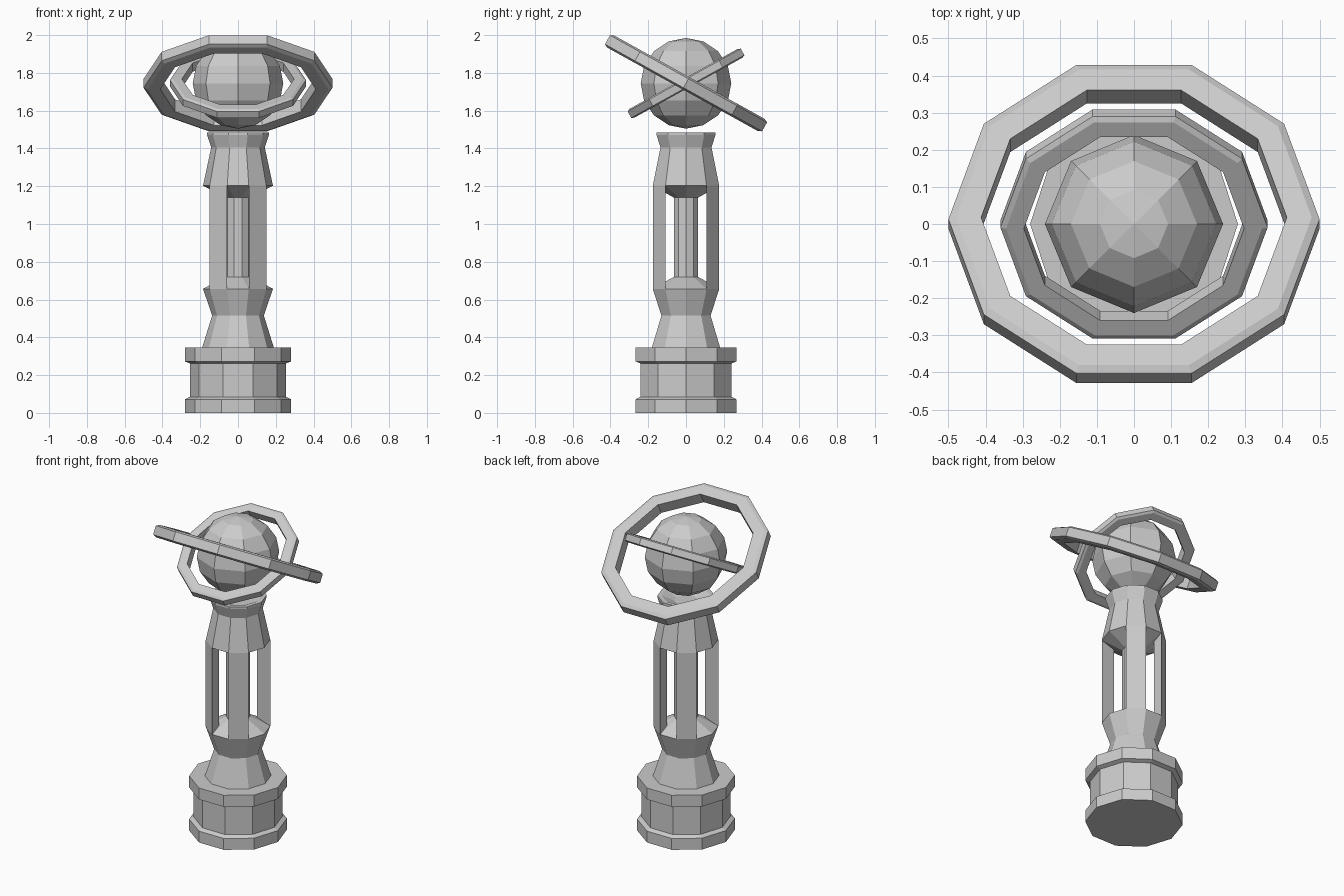
import bpy, bmesh
from math import cos, sin, pi, radians

if "Cube" in bpy.data.objects:
    bpy.data.objects.remove(bpy.data.objects["Cube"])

SIDES = 10
TILT = radians(29)
CENTRE_Z = 1.745


def make_object(name, bm):
    bmesh.ops.remove_doubles(bm, verts=bm.verts, dist=1e-5)
    bmesh.ops.recalc_face_normals(bm, faces=bm.faces)
    me = bpy.data.meshes.new(name)
    bm.to_mesh(me)
    bm.free()
    ob = bpy.data.objects.new(name, me)
    bpy.context.collection.objects.link(ob)
    return ob


def lathe(name, profile, closed=False):
    """Spin (radius, z) points into a ten-sided solid, capped unless closed."""
    bm = bmesh.new()
    rows = [[bm.verts.new((r * cos(2 * pi * i / SIDES), r * sin(2 * pi * i / SIDES), z))
             for i in range(SIDES)] for r, z in profile]
    pairs = list(zip(rows, rows[1:]))
    if closed:
        pairs.append((rows[-1], rows[0]))
    else:
        bm.faces.new(rows[0])
        bm.faces.new(rows[-1])
    for a, b in pairs:
        for i in range(SIDES):
            j = (i + 1) % SIDES
            bm.faces.new((a[i], a[j], b[j], b[i]))
    return make_object(name, bm)


# Drum base with two flanges
lathe("base", [(.28, 0), (.28, .072), (.254, .085), (.254, .262), (.28, .272), (.28, .345)])

# Waist, slim core and flared cup in one turned column
lathe("column", [(.19, .345), (.137, .515), (.185, .657), (.068, .72), (.068, 1.14),
                 (.185, 1.203), (.142, 1.405), (.164, 1.472), (.164, 1.485),
                 (.14, 1.485), (.07, 1.455)])

# Four triangular corner posts around the core
R = .185
a = (R * cos(radians(36)), R * sin(radians(36)))
b = (R * cos(radians(72)), R * sin(radians(72)))
for k, (sx, sy) in enumerate([(1, 1), (-1, 1), (-1, -1), (1, -1)]):
    bm = bmesh.new()
    face = bm.faces.new([bm.verts.new((x * sx, y * sy, .657)) for x, y in (a, b, (b[0], a[1]))])
    ext = bmesh.ops.extrude_face_region(bm, geom=[face], use_keep_orig=True)
    top = [v for v in ext["geom"] if isinstance(v, bmesh.types.BMVert)]
    bmesh.ops.translate(bm, verts=top, vec=(0, 0, 1.203 - .657))
    make_object(f"post_{k + 1}", bm)

# Globe
bm = bmesh.new()
bmesh.ops.create_uvsphere(bm, u_segments=8, v_segments=8, radius=.24)
make_object("globe", bm).location.z = CENTRE_Z

# Two crossed orbit rings, bevelled on the outer rim
section = [(.5, -.027), (.5, .027), (.479, .037), (.412, .037), (.412, -.037), (.479, -.037)]
for name, scale, tilt in (("outer_ring", 1, -TILT), ("inner_ring", .72, TILT)):
    ring = lathe(name, [(r * scale, z * scale) for r, z in section], closed=True)
    ring.rotation_euler.x = tilt
    ring.location.z = CENTRE_Z
